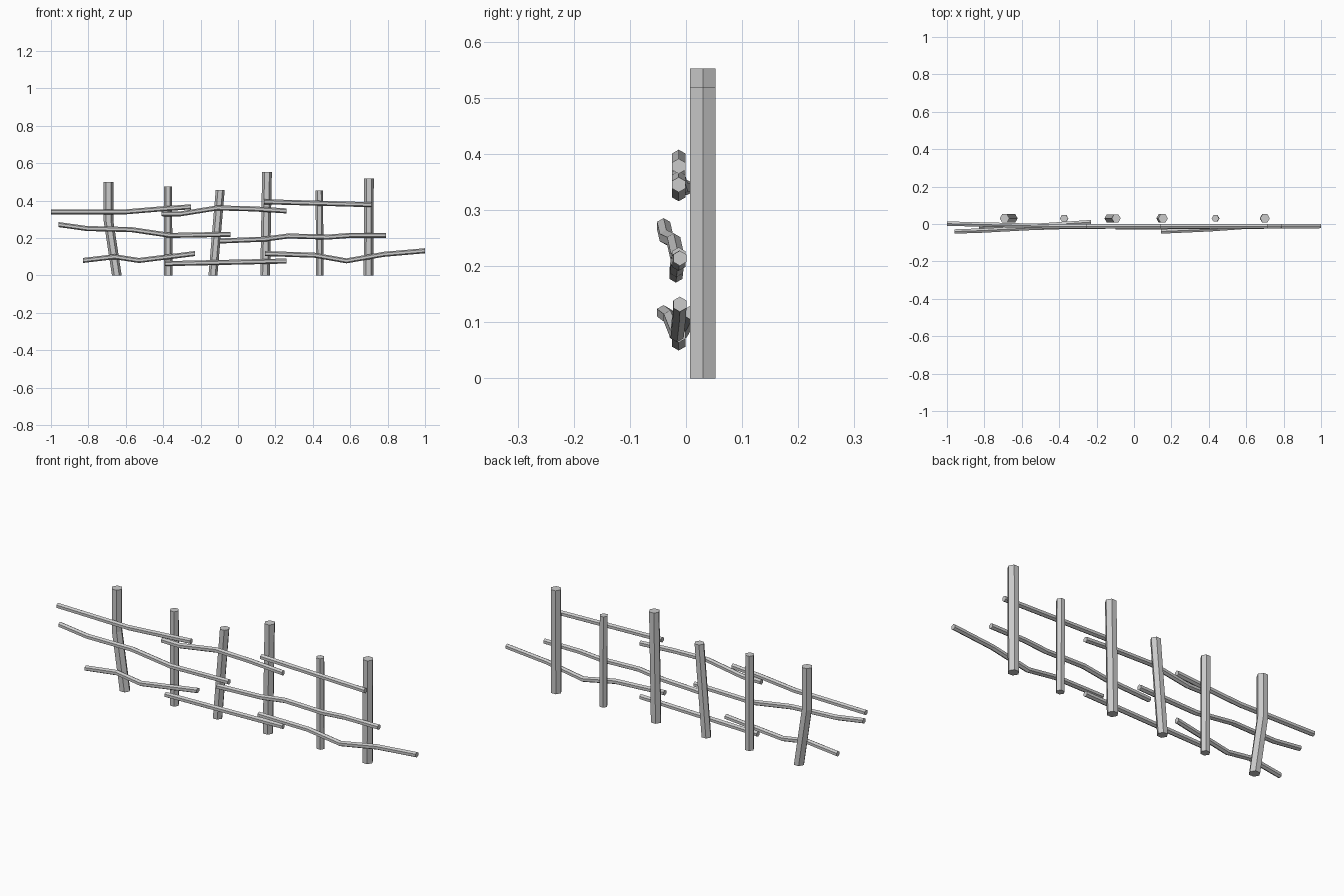
import bpy, bmesh
from math import cos, sin, pi

def hex_tube(name, path, r, axis):
    """Six-sided capped pole through path; sections lie across the given axis."""
    bm = bmesh.new()
    rings = []
    for x, y, z in path:
        ring = []
        for i in range(6):
            c, s = r * cos(i * pi / 3), r * sin(i * pi / 3)
            ring.append(bm.verts.new((x + c, y + s, z) if axis == 'Z'
                                     else (x, y + s, z + c)))
        rings.append(ring)
    for a, b in zip(rings, rings[1:]):
        for i in range(6):
            j = (i + 1) % 6
            bm.faces.new((a[i], a[j], b[j], b[i]))
    bm.faces.new(rings[0][::-1])
    bm.faces.new(rings[-1])
    bmesh.ops.recalc_face_normals(bm, faces=bm.faces)
    me = bpy.data.meshes.new(name)
    bm.to_mesh(me)
    bm.free()
    bpy.context.collection.objects.link(bpy.data.objects.new(name, me))

# upright posts: radius, (x, z) path
posts = [
    (0.026, [(-0.648, 0), (-0.692, 0.29), (-0.692, 0.50)]),
    (0.022, [(-0.373, 0), (-0.374, 0.475)]),
    (0.024, [(-0.134, 0), (-0.095, 0.458)]),
    (0.026, [(0.145, 0), (0.155, 0.552)]),
    (0.020, [(0.437, 0), (0.435, 0.455)]),
    (0.026, [(0.698, 0), (0.70, 0.518)]),
]
for n, (r, pts) in enumerate(posts, 1):
    hex_tube(f"post_{n}", [(x, 0.03, z) for x, z in pts], r, 'Z')

# crooked rails lashed across the front: (x, y, z) paths
rails = {
    "top_rail_left": [(-1.0, 0.002, 0.34), (-0.60, -0.008, 0.34),
                      (-0.42, -0.013, 0.355), (-0.25, -0.013, 0.367)],
    "top_rail_middle": [(-0.41, -0.013, 0.33), (-0.31, -0.013, 0.329),
                        (-0.11, -0.013, 0.361), (0.08, -0.013, 0.356),
                        (0.26, -0.013, 0.345)],
    "top_rail_right": [(0.14, -0.013, 0.394), (0.715, -0.013, 0.378)],
    "middle_rail_left": [(-0.96, -0.04, 0.272), (-0.81, -0.035, 0.251),
                         (-0.57, -0.022, 0.245), (-0.36, -0.015, 0.214),
                         (-0.04, -0.013, 0.22)],
    "middle_rail_right": [(-0.10, -0.018, 0.184), (0.14, -0.017, 0.194),
                          (0.27, -0.015, 0.211), (0.48, -0.013, 0.205),
                          (0.60, -0.012, 0.214), (0.79, -0.011, 0.214)],
    "bottom_rail_left": [(-0.83, -0.018, 0.08), (-0.66, -0.013, 0.10),
                         (-0.53, -0.010, 0.08), (-0.23, 0.010, 0.117)],
    "bottom_rail_middle": [(-0.39, -0.013, 0.063), (0.26, -0.013, 0.077)],
    "bottom_rail_right": [(0.145, -0.04, 0.117), (0.41, -0.028, 0.108),
                          (0.58, -0.016, 0.078), (0.78, -0.012, 0.113),
                          (1.0, -0.011, 0.132)],
}
for name, path in rails.items():
    hex_tube(name, path, 0.0135, 'X')
